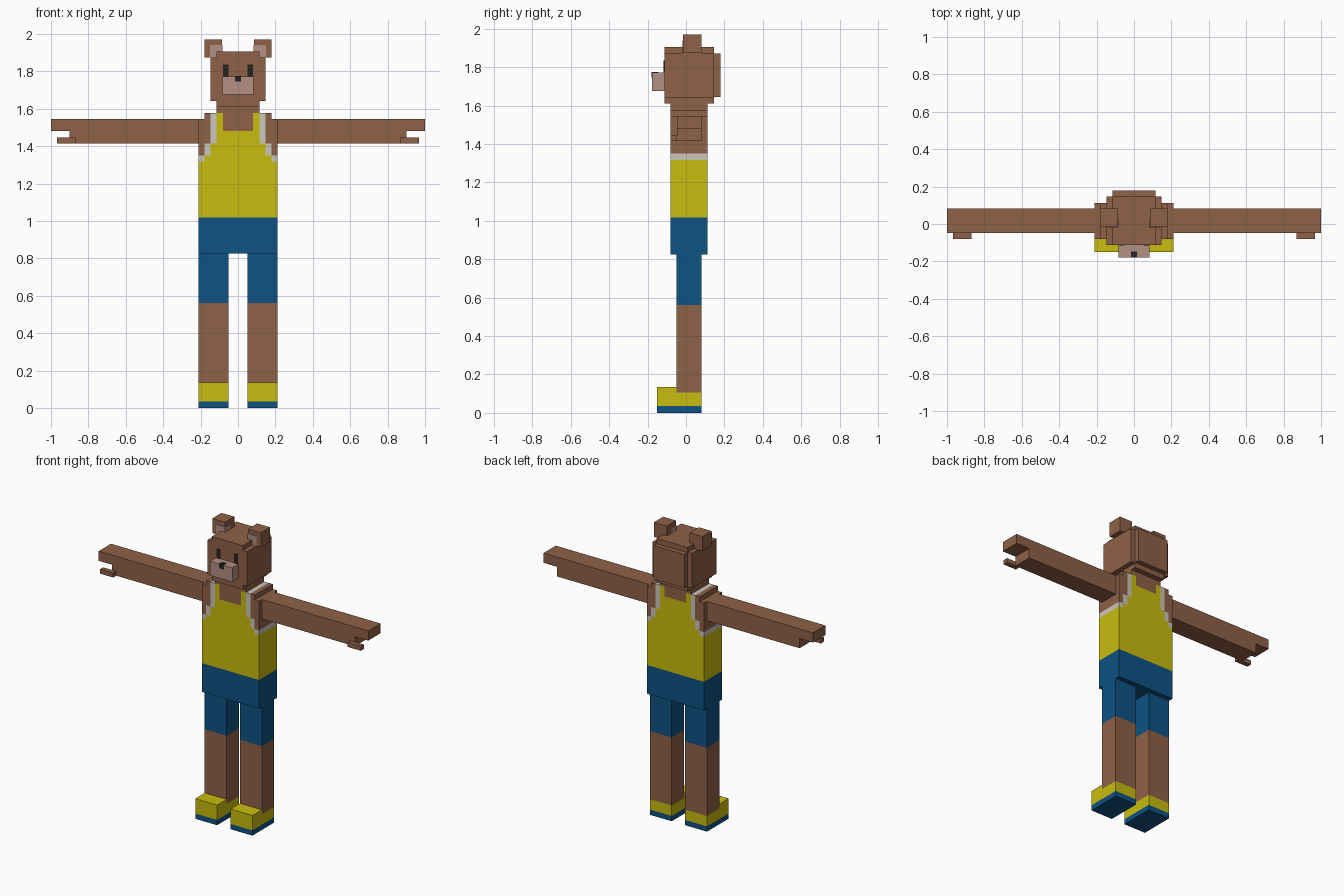
import bpy, bmesh
from mathutils import Vector

if "Cube" in bpy.data.objects:
    bpy.data.objects.remove(bpy.data.objects["Cube"])


def srgb(*rgb):
    lin = [(c / 255 / 12.92) if c < 10 else ((c / 255 + 0.055) / 1.055) ** 2.4 for c in rgb]
    return (*lin, 1.0)


COLOURS = {
    "brown_fur": srgb(143, 97, 70),
    "yellow_cloth": srgb(201, 188, 14),
    "blue_cloth": srgb(14, 82, 132),
    "white_trim": srgb(203, 199, 190),
    "pink_skin": srgb(180, 144, 132),
    "black": srgb(38, 36, 35),
}
MATS = {}
for key, col in COLOURS.items():
    MATS[key] = bpy.data.materials.new(key)
    MATS[key].diffuse_color = col
FUR, YELLOW, BLUE, WHITE, PINK, BLACK = COLOURS


def finish(name, bm, mats):
    bmesh.ops.remove_doubles(bm, verts=bm.verts, dist=1e-5)
    bmesh.ops.recalc_face_normals(bm, faces=bm.faces)
    mesh = bpy.data.meshes.new(name)
    bm.to_mesh(mesh)
    bm.free()
    for m in mats:
        mesh.materials.append(MATS[m])
    ob = bpy.data.objects.new(name, mesh)
    bpy.context.collection.objects.link(ob)
    return ob


def prism(name, pts, a, b, axis="y", mats=(FUR,), cuts=(), rule=None):
    """Extrude a 2D profile (u, z) along y or x; optional height cuts and colour rule."""
    bm = bmesh.new()
    place = (lambda u, z, d: (u, d, z)) if axis == "y" else (lambda u, z, d: (d, u, z))
    face = bm.faces.new([bm.verts.new(place(u, z, a)) for u, z in pts])
    ext = bmesh.ops.extrude_face_region(bm, geom=[face])
    moved = [g for g in ext["geom"] if isinstance(g, bmesh.types.BMVert)]
    bmesh.ops.translate(bm, verts=moved, vec=Vector(place(0, 0, b - a)))
    for z in cuts:
        bmesh.ops.bisect_plane(bm, geom=bm.verts[:] + bm.edges[:] + bm.faces[:],
                               plane_co=(0, 0, z), plane_no=(0, 0, 1))
    if rule:
        for f in bm.faces:
            f.material_index = rule(f.calc_center_median())
    return finish(name, bm, mats)


def box(name, x, y, z, mat=FUR):
    return prism(name, [(x[0], z[0]), (x[1], z[0]), (x[1], z[1]), (x[0], z[1])],
                 y[0], y[1], mats=(mat,))


def mirror_x(s, a, b):
    return (a, b) if s > 0 else (-b, -a)


def cells(name, xs, zs, y0, y1, rule, mats):
    """Block with a stepped outline; rule(x, z, back) gives a colour or None for empty."""
    bm = bmesh.new()

    def quad(*co, m):
        bm.faces.new([bm.verts.new(c) for c in co]).material_index = mats.index(m)

    def at(i, k, back=False):
        if not (0 <= i < len(xs) - 1 and 0 <= k < len(zs) - 1):
            return None
        return rule(abs(xs[i] + xs[i + 1]) / 2, (zs[k] + zs[k + 1]) / 2, back)

    for i in range(len(xs) - 1):
        for k in range(len(zs) - 1):
            m = at(i, k)
            if m is None:
                continue
            l, r, b, t = xs[i], xs[i + 1], zs[k], zs[k + 1]
            quad((l, y0, b), (r, y0, b), (r, y0, t), (l, y0, t), m=m)
            quad((l, y1, b), (r, y1, b), (r, y1, t), (l, y1, t), m=at(i, k, True))
            for di, x in ((-1, l), (1, r)):
                if at(i + di, k) is None:
                    quad((x, y0, b), (x, y1, b), (x, y1, t), (x, y0, t), m=m)
            for dk, z in ((-1, b), (1, t)):
                if at(i, k + dk) is None:
                    quad((l, y0, z), (r, y0, z), (r, y1, z), (l, y1, z), m=m)
    return finish(name, bm, mats)


# Torso: shorts, vest with white armhole trim, fur shoulders and neck
def torso_rule(x, z, back):
    width = 0.212 if z < 1.545 else 0.18 if z < 1.578 else 0.115
    if x > width:
        return None
    if z < 1.017:
        return BLUE
    if z > 1.578 or (x < 0.08 and z > (1.512 if back else 1.48)):
        return FUR
    # trim range (bottom, top) for each column, stepping down outwards
    low, high = ((9, 9) if x < 0.115 else (1.415, 9) if x < 0.147
                 else (1.35, 1.415) if x < 0.18 else (1.317, 1.35))
    return YELLOW if z < low else WHITE if z < high else FUR


half = [0.08, 0.115, 0.147, 0.18, 0.212]
cells("torso", [-h for h in reversed(half)] + half,
      [0.825, 1.017, 1.317, 1.35, 1.415, 1.48, 1.512, 1.545, 1.578, 1.61],
      -0.08, 0.112, torso_rule, [FUR, YELLOW, BLUE, WHITE])

# Head with stepped top and bottom, plus raised plate at the back
W, N = 0.147, 0.115
right = [(N, 1.61), (N, 1.64), (W, 1.64), (W, 1.873), (N, 1.873), (N, 1.905)]
prism("head", right + [(-x, z) for x, z in reversed(right)], -0.113, 0.147)
box("head_back", (-N, N), (0.147, 0.18), (1.645, 1.87))

# Snout and nose
box("snout", (-0.082, 0.082), (-0.178, -0.113), (1.677, 1.772), PINK)
box("nose", (-0.016, 0.016), (-0.18, -0.147), (1.745, 1.775), BLACK)

for s, side in ((1, "left"), (-1, "right")):
    # Eyes and ears
    box(side + "_eye", mirror_x(s, 0.05, 0.08), (-0.116, -0.112), (1.77, 1.835), BLACK)
    box(side + "_ear", mirror_x(s, 0.085, 0.18), (-0.015, 0.082), (1.873, 1.971))
    box(side + "_inner_ear", mirror_x(s, 0.083, 0.149), (-0.018, 0.033), (1.873, 1.94), PINK)

    # Arm ending in a flat hand, with a thumb in front
    prism(side + "_arm", [(s * x, z) for x, z in
          ((0.212, 1.415), (0.9, 1.415), (0.9, 1.48), (1, 1.48), (1, 1.545), (0.212, 1.545))],
          -0.048, 0.082)
    box(side + "_thumb", mirror_x(s, 0.87, 0.967), (-0.08, -0.048), (1.415, 1.445))

    # Leg: shorts above, fur below
    x0, x1 = mirror_x(s, 0.05, 0.212)
    prism(side + "_leg", [(-0.05, 0.105), (0.08, 0.105), (0.08, 0.825), (-0.05, 0.825)],
          x0, x1, "x", (FUR, BLUE), (0.562,), lambda c: int(c.z > 0.562))

    # Shoe with raised toe and blue sole
    prism(side + "_shoe", [(-0.15, 0), (0.08, 0), (0.08, 0.105), (-0.05, 0.105),
                           (-0.05, 0.135), (-0.15, 0.135)],
          x0, x1, "x", (YELLOW, BLUE), (0.035,), lambda c: int(c.z < 0.035))

for m in bpy.data.materials:
    if m.users and not m.is_grease_pencil:
        m.use_nodes = True
        m.node_tree.nodes["Principled BSDF"].inputs["Base Color"].default_value = m.diffuse_color
